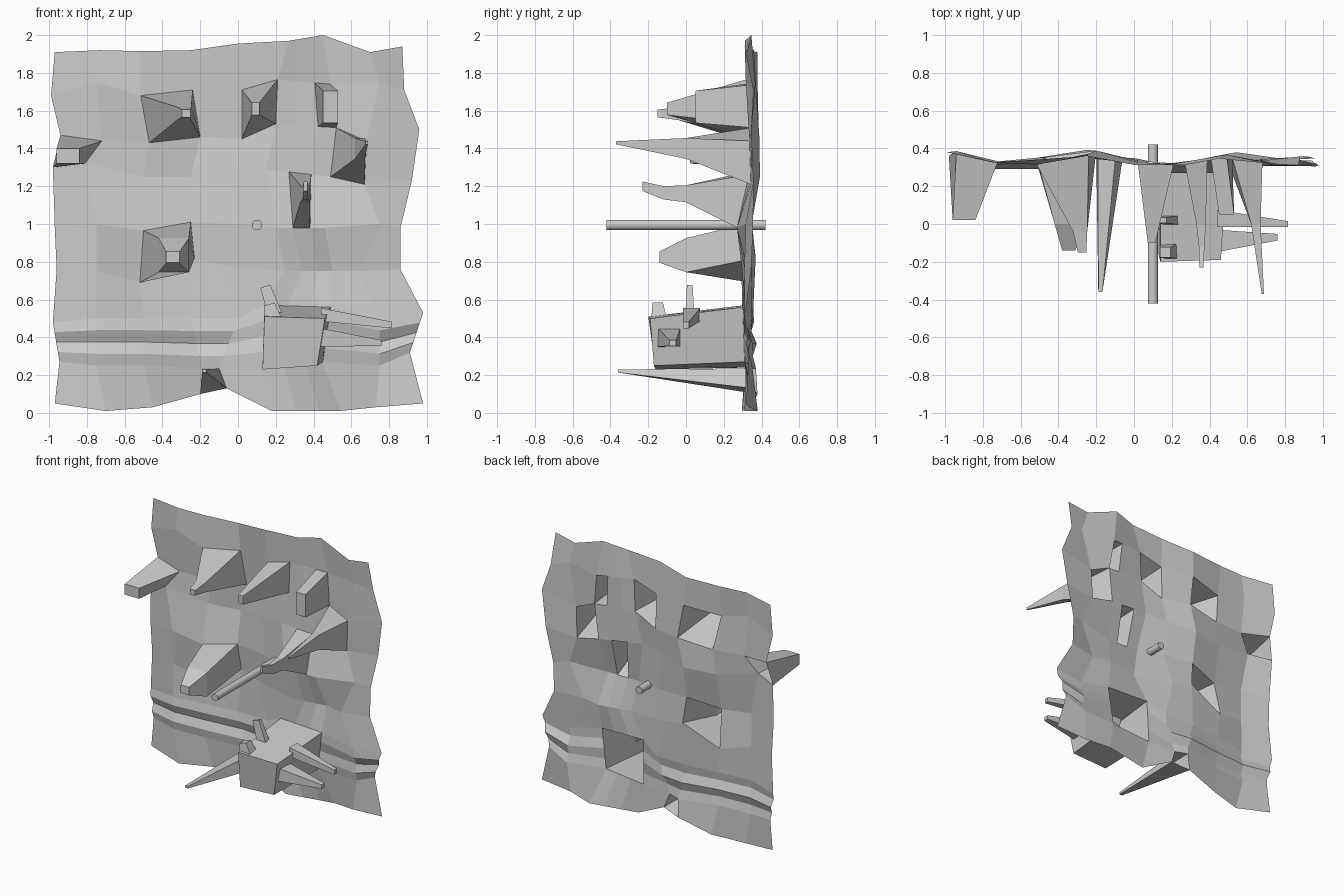
import bpy, math, random
from mathutils import Vector

if "Cube" in bpy.data.objects:
    bpy.data.objects.remove(bpy.data.objects["Cube"])

random.seed(4)


def make_mesh(name, verts, faces):
    me = bpy.data.meshes.new(name)
    me.from_pydata([tuple(v) for v in verts], [], faces)
    ob = bpy.data.objects.new(name, me)
    bpy.context.collection.objects.link(ob)
    return ob


def loft(name, rings):
    """Skin four-cornered rings, open at the start and capped at the end."""
    verts = [v for r in rings for v in r]
    faces = []
    for k in range(len(rings) - 1):
        a, b = 4 * k, 4 * k + 4
        for i in range(4):
            j = (i + 1) % 4
            faces.append((a + i, a + j, b + j, b + i))
    n = 4 * len(rings) - 4
    faces.append((n, n + 1, n + 2, n + 3))
    return make_mesh(name, verts, faces)


def rect(cx, cz, w, h, y):
    w, h = w / 2, h / 2
    return [Vector((cx + sx * w, y, cz + sz * h))
            for sx, sz in ((-1, -1), (1, -1), (1, 1), (-1, 1))]


# Wall control points: jittered 9 x 9 lattice
depth = [.365, .31, .335, .37, .33, .32, .355, .33, .335]
P = {}
for i in range(9):
    for j in range(9):
        P[i, j] = Vector((-1 + .25 * i, depth[i] + random.uniform(-.025, .025), .25 * j))


def place(i, j, x, z, y=None):
    P[i, j].x, P[i, j].z = x, z
    if y is not None:
        P[i, j].y = y


# Ragged outline
bottom = [(-.97, .05), (-.7, .01), (-.45, .03), (-.2, .1), (-.06, .13), (.18, .01), (.54, .01), (.73, .03), (.98, .05)]
top = [(-.97, 1.91), (-.73, 1.92), (-.52, 1.915), (-.25, 1.92), (0, 1.955), (.27, 1.97), (.45, 2), (.7, 1.91), (.87, 1.94)]
left = [(-.945, .27), (-.98, .48), (-.96, .76), (-.97, .98), (-.98, 1.3), (-.94, 1.47), (-.99, 1.68)]
right = [(.91, .32), (.98, .53), (.86, .76), (.86, .98), (.92, 1.23), (.96, 1.5), (.88, 1.71)]
for i in range(9):
    place(i, 0, *bottom[i])
    place(i, 8, *top[i])
for j in range(7):
    place(0, j + 1, *left[j])
    place(8, j + 1, *right[j])

# Corners of the cells that grow outward
for args in [(1, 5, -.81, 1.32), (1, 6, -.72, 1.44), (2, 3, -.52, .69), (3, 3, -.23, .82),
             (3, 4, -.25, 1.01), (2, 4, -.5, .965, .29), (2, 6, -.47, 1.43), (3, 6, -.2, 1.46),
             (3, 7, -.24, 1.71), (2, 7, -.515, 1.68), (4, 6, .02, 1.45), (5, 6, .2, 1.53),
             (5, 7, .21, 1.765), (4, 7, .02, 1.71), (6, 7, .49, 1.74), (6, 6, .52, 1.51),
             (7, 6, .68, 1.44), (7, 5, .67, 1.21), (6, 5, .49, 1.25), (5, 5, .15, 1.29),
             (4, 5, -.03, 1.29), (5, 4, .2, .98, .27), (6, 4, .46, .98, .27), (7, 3, .64, .75),
             (4, 3, -.07, .78), (4, 1, -.1, .235), (3, 1, -.19, .235),
             (5, 1, .13, .24, .32), (6, 1, .45, .27, .31), (6, 2, .49, .56, .3), (5, 2, .14, .57, .31)]:
    place(*args)

# Refined lattice: extra columns for narrow spikes, extra rows for ripples
us = [0, 1, 2, 3, 4, 5, 5.35, 5.7, 6, 7, 8]
vs = [0, 1, 1.25, 1.5, 1.75, 2, 3, 4, 5, 6, 7, 8]


def point(u, v):
    i, j = min(int(u), 7), min(int(v), 7)
    lo = P[i, j].lerp(P[i + 1, j], u - i)
    hi = P[i, j + 1].lerp(P[i + 1, j + 1], u - i)
    p = lo.lerp(hi, v - j)
    if v != int(v) and not 5 <= u <= 6:
        p.y += .012 if v == 1.5 else -.012
    return p


def corners(u0, v0, u1, v1):
    return [point(u0, v0), point(u1, v0), point(u1, v1), point(u0, v1)]


# Spikes: name, cell on the wall, rings (x, z, width, height, y)
spikes = [
    ("upper_left_spike", (2, 6, 3, 7), [(-.285, 1.585, .075, .07, -.04), (-.275, 1.585, .045, .04, -.15)]),
    ("upper_middle_spike", (4, 6, 5, 7), [(.093, 1.61, .04, .065, -.1)]),
    ("upper_right_stub", (5.7, 6, 6, 7), [(.49, 1.62, .08, .17, .05)]),
    ("right_spike", (6, 5, 7, 6), [(.645, 1.4, .05, .11, 0), (.682, 1.43, .012, .016, -.37)]),
    ("narrow_spike", (5.35, 4, 5.7, 5), [(.355, 1.16, .05, .09, 0), (.358, 1.165, .03, .07, -.12), (.357, 1.2, .02, .05, -.23)]),
    ("left_edge_spike", (0, 5, 1, 6), [(-.9, 1.36, .12, .08, .02)]),
    ("lower_left_spike", (2, 3, 3, 4), [(-.34, .835, .16, .18, 0), (-.345, .825, .07, .06, -.14)]),
    ("bottom_spike", (3, 0, 4, 1), [(-.178, .222, .022, .016, -.36)]),
]
hand_cell = (5, 1, 6, 2)
holes = [s[1] for s in spikes] + [hand_cell]

# Rock wall sheet, open behind each spike
verts = [point(u, v) for v in vs for u in us]
faces, n = [], len(us)
for b in range(len(vs) - 1):
    for a in range(n - 1):
        cu, cv = (us[a] + us[a + 1]) / 2, (vs[b] + vs[b + 1]) / 2
        if any(h[0] < cu < h[2] and h[1] < cv < h[3] for h in holes):
            continue
        k = b * n + a
        faces.append((k, k + 1, k + n + 1, k + n))
make_mesh("rock_wall", verts, faces)

for name, cell, rings in spikes:
    loft(name, [corners(*cell)] + [rect(*r) for r in rings])

# Blocky outcrop
loft("outcrop", [corners(*hand_cell),
                 [Vector(v) for v in ((.13, -.16, .23), (.42, -.17, .25), (.46, -.19, .5), (.14, -.2, .51))]])


def prong(name, start, end, size0, size1, side):
    """Tapered square prong; size is (along side, along y)."""
    s, y, rings = Vector(side), Vector((0, 1, 0)), []
    for c, (a, b) in ((start, size0), (end, size1)):
        rings.append([Vector(c) + s * a * p / 2 + y * b * q / 2
                      for p, q in ((-1, 1), (-1, -1), (1, -1), (1, 1))])
    return loft(name, rings)


# Prongs growing from the outcrop
prong("upper_prong_back", (.21, .02, .48), (.145, .02, .67), (.08, .05), (.055, .03), (.95, 0, .3))
prong("upper_prong_front", (.19, -.14, .46), (.165, -.15, .575), (.11, .09), (.06, .055), (.95, 0, .3))
prong("side_prong_back", (.44, .03, .52), (.815, 0, .465), (.07, .09), (.035, .03), (0, 0, 1))
prong("side_prong_front", (.43, -.09, .4), (.76, -.07, .37), (.1, .12), (.03, .035), (0, 0, 1))

# Rod through the wall
bpy.ops.mesh.primitive_cylinder_add(vertices=32, radius=.027, depth=.84,
                                    location=(.1, 0, .995), rotation=(math.pi / 2, 0, 0))
rod = bpy.context.object
rod.name = "rod"
bpy.ops.object.shade_smooth_by_angle()
